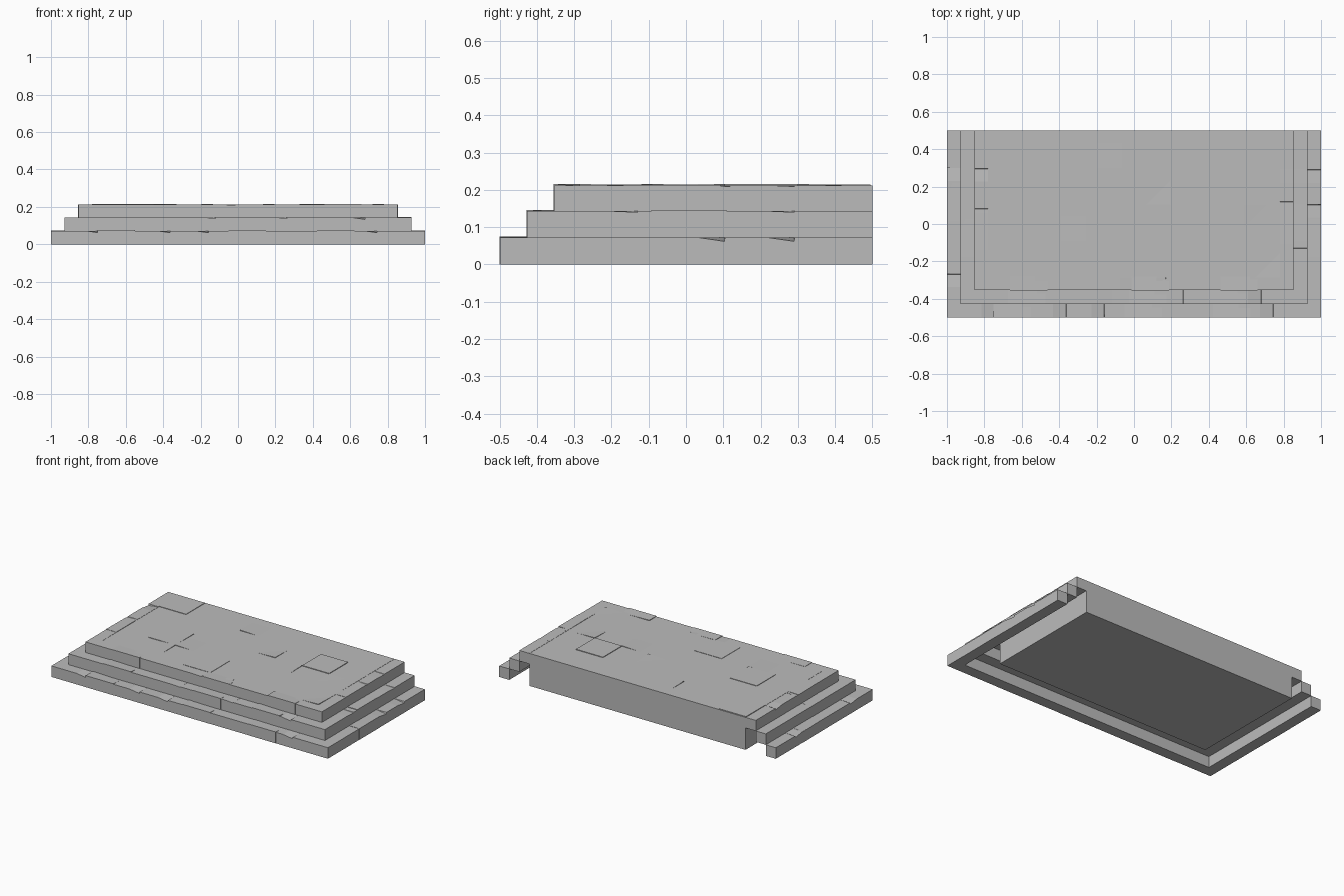
import bpy, bmesh, random

random.seed(7)
cube = bpy.data.objects.get("Cube")
if cube:
    bpy.data.objects.remove(cube, do_unlink=True)

stone = bpy.data.materials.new("grey_stone")
stone.use_nodes = True
grey = (0.5, 0.5, 0.5, 1)
stone.diffuse_color = grey
stone.node_tree.nodes["Principled BSDF"].inputs["Base Color"].default_value = grey

W = 0.0725          # tread width and step width
PITCH = 0.195       # paving stone size
BACK = 0.5
LEVELS = [0, 0.072, 0.143, 0.212]
CORE_X, CORE_Y = 0.78, -0.285


def finish(name, bm):
    bmesh.ops.recalc_face_normals(bm, faces=bm.faces)
    mesh = bpy.data.meshes.new(name)
    bm.to_mesh(mesh)
    bm.free()
    mesh.materials.append(stone)
    ob = bpy.data.objects.new(name, mesh)
    bpy.context.collection.objects.link(ob)
    return ob


def slab(name, x0, x1, y0, y1, z0, tops):
    """Block with a separate height for each top corner."""
    bm = bmesh.new()
    corners = [(x0, y0), (x1, y0), (x1, y1), (x0, y1)]
    low = [bm.verts.new((x, y, z0)) for x, y in corners]
    high = [bm.verts.new((x, y, z)) for (x, y), z in zip(corners, tops)]
    bm.faces.new(low)
    bm.faces.new(high)
    for i in range(4):
        j = (i + 1) % 4
        bm.faces.new((low[i], low[j], high[j], high[i]))
    return finish(name, bm)


def joints(start, end):
    """Stations around each stone joint, some of them chipped."""
    stations = []
    n = max(1, round((end - start) / PITCH))
    for k in range(1, n):
        c = start + (end - start) * k / n + random.uniform(-0.03, 0.03)
        chip = random.choice((0, 0, 0, 0.003, 0.01))
        stations += [(c - 0.07, 0), (c - 0.001, chip), (c + 0.001, 0)]
    return stations


def step_ring(name, x, front, z0, z1):
    """U-shaped course of stones, open at the back."""
    left = [((x, y), (x - W, y), d) for y, d in joints(front + W, BACK)]
    right = [((-x, y), (W - x, y), d) for y, d in joints(front + W, BACK)]
    face = [((u, front), (u, front + W), d) for u, d in joints(W - x, x - W)]
    path = [((-x, BACK), (W - x, BACK), 0)] + right[::-1]
    path += [((-x, front), (W - x, front + W), 0)] + face
    path += [((x, front), (x - W, front + W), 0)] + left
    path += [((x, BACK), (x - W, BACK), 0)]
    bm = bmesh.new()
    sections = []
    for o, i, d in path:
        sections.append([bm.verts.new(p) for p in (
            (*o, z0), (*o, z1 - d), (*i, z1), (*i, z0))])
    for a, b in zip(sections, sections[1:]):
        for k in range(4):
            m = (k + 1) % 4
            bm.faces.new((a[k], a[m], b[m], b[k]))
    bm.faces.new(sections[0])
    bm.faces.new(sections[-1])
    bmesh.ops.dissolve_limit(bm, angle_limit=0.001, verts=bm.verts, edges=bm.edges)
    return finish(name, bm)


# Solid core under the paved deck
slab("platform_core", -CORE_X, CORE_X, CORE_Y, BACK, 0, [LEVELS[3]] * 4)

# Three stepped courses around the front and sides
for n, name in enumerate(("bottom_step", "middle_step", "top_step")):
    x, front = 0.999 - n * W, -0.499 + n * W
    z0, z1 = LEVELS[n], LEVELS[n + 1]
    step_ring(name, x, front, z0, z1)

    # Slightly proud stones set in each course
    for u in (-0.62, 0.1, 0.5):
        c = u + random.uniform(-0.08, 0.08)
        h = z1 + random.uniform(0.001, 0.004)
        slab(name + "_front_stone", c - 0.1, c + 0.1, front - 0.001,
             front + W, z0, [h, h, z1 - 0.001, h])
    for s in (-1, 1):
        c = random.uniform(-0.1, 0.3)
        h = z1 + random.uniform(0.001, 0.004)
        xa, xb = sorted((s * (x + 0.001), s * (x - W)))
        slab(name + "_side_stone", xa, xb, c - 0.1, c + 0.1, z0,
             [h, h, h, h - 0.002])

# Uneven paving stones on the deck
z = LEVELS[3]
raised = {(6, 2): 0.004, (1, 1): 0.003, (0, 3): 0.003, (3, 0): 0.002}
tilted = {(1, 0): 2, (2, 1): 0, (4, 2): 1, (5, 1): 2, (7, 1): 3, (3, 3): 0, (7, 0): 1}
for (i, j), h in raised.items():
    x0, y0 = -CORE_X + i * PITCH, CORE_Y + j * PITCH
    slab("raised_paver", x0, x0 + PITCH, y0, y0 + PITCH, z - 0.01, [z + h] * 4)
for (i, j), corner in tilted.items():
    x0, y0 = -CORE_X + i * PITCH, CORE_Y + j * PITCH
    tops = [z - 0.002] * 4
    tops[corner] = z + 0.004
    slab("tilted_paver", x0, x0 + PITCH, y0, y0 + PITCH, z - 0.01, tops)
